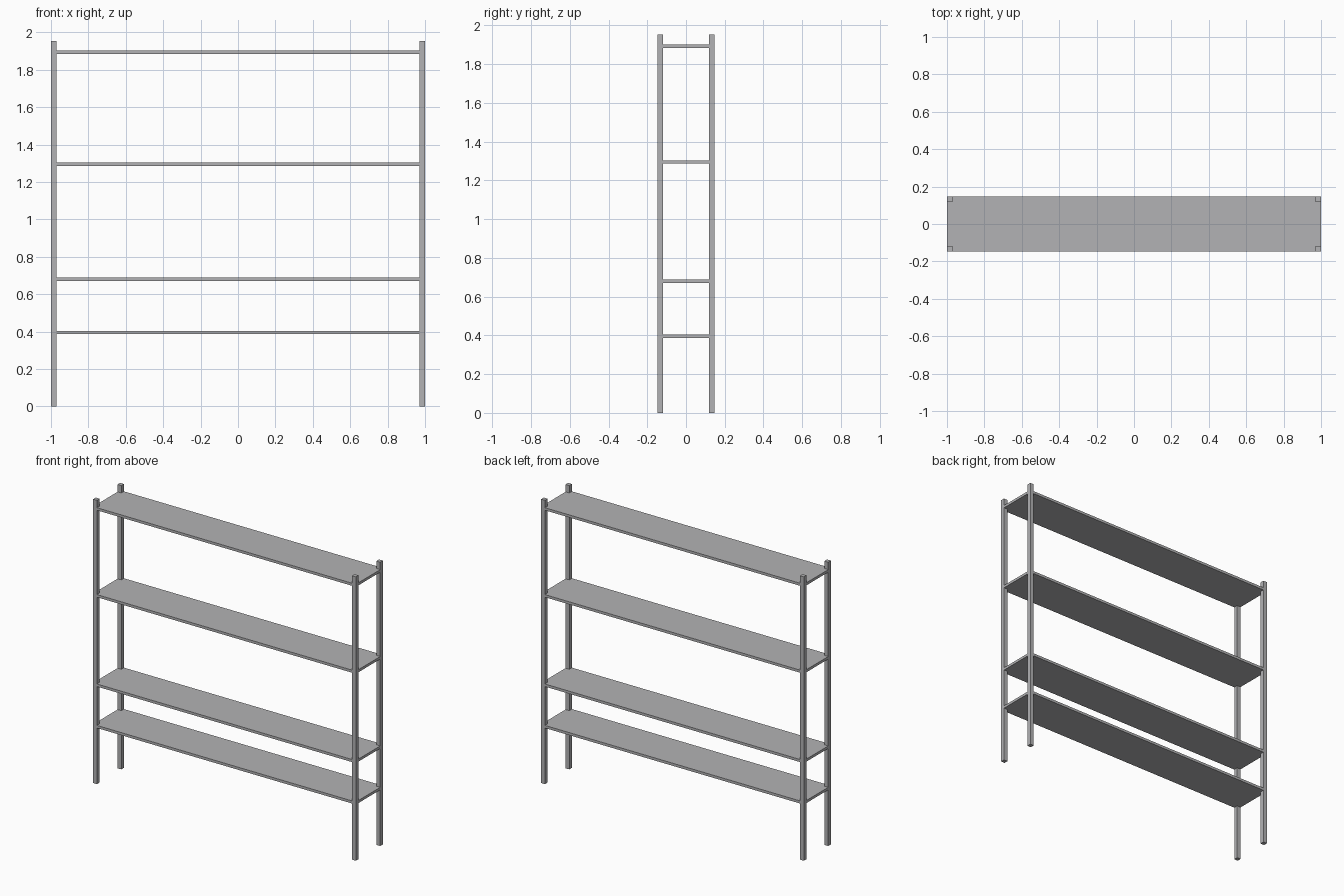
import bpy, bmesh

if "Cube" in bpy.data.objects:
    bpy.data.objects.remove(bpy.data.objects["Cube"])

HX, HY = 1.0, 0.147      # half width and half depth
POST, HEIGHT = 0.029, 1.953
THICK = 0.018

grey = bpy.data.materials.new("plain grey")
grey.diffuse_color = (0.45, 0.45, 0.46, 1)
grey.use_nodes = True
grey.node_tree.nodes["Principled BSDF"].inputs["Base Color"].default_value = grey.diffuse_color


def extruded(name, outline, z0, z1):
    """Solid from a flat outline pulled up from z0 to z1."""
    bm = bmesh.new()
    face = bm.faces.new([bm.verts.new((x, y, z0)) for x, y in outline])
    top = bmesh.ops.extrude_face_region(bm, geom=[face])["geom"]
    bmesh.ops.translate(bm, vec=(0, 0, z1 - z0),
                        verts=[v for v in top if isinstance(v, bmesh.types.BMVert)])
    bmesh.ops.recalc_face_normals(bm, faces=bm.faces)
    mesh = bpy.data.meshes.new(name)
    bm.to_mesh(mesh)
    bm.free()
    mesh.materials.append(grey)
    obj = bpy.data.objects.new(name, mesh)
    bpy.context.collection.objects.link(obj)
    return obj


# Four square corner posts
for sx, side in ((-1, "left"), (1, "right")):
    for sy, end in ((-1, "front"), (1, "back")):
        x0, x1 = sx * HX, sx * (HX - POST)
        y0, y1 = sy * HY, sy * (HY - POST)
        extruded(f"{end}_{side}_post", [(x0, y0), (x1, y0), (x1, y1), (x0, y1)], 0, HEIGHT)

# Shelves, notched at the corners to fit around the posts
ix, iy = HX - POST, HY - POST
notched = [(-ix, -HY), (ix, -HY), (ix, -iy), (HX, -iy), (HX, iy), (ix, iy),
           (ix, HY), (-ix, HY), (-ix, iy), (-HX, iy), (-HX, -iy), (-ix, -iy)]
for i, z in enumerate((0.395, 0.68, 1.295, 1.893)):
    extruded(f"shelf_{i + 1}", notched, z - THICK / 2, z + THICK / 2)
